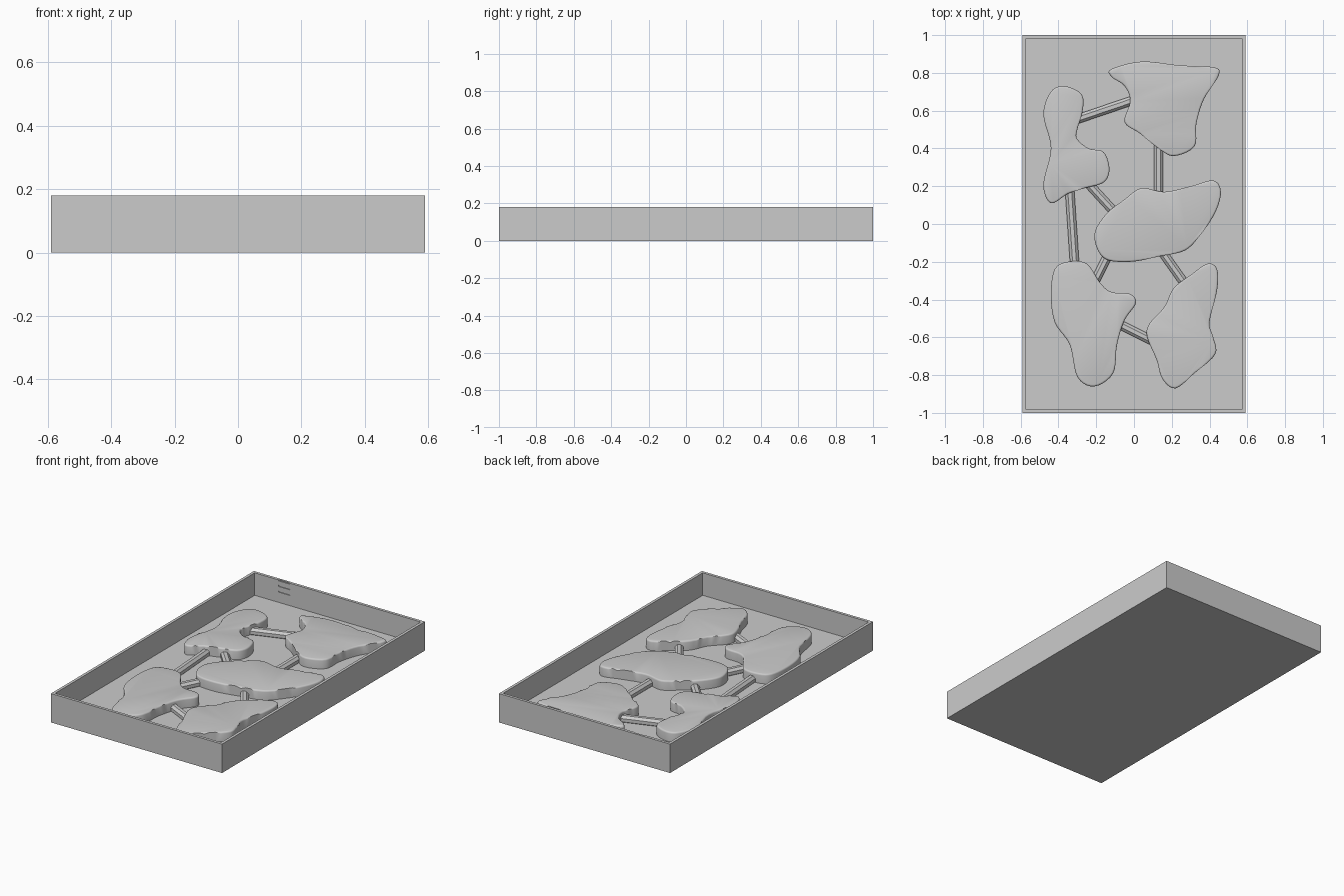
import bpy, bmesh
from mathutils import Vector

FLOOR, RIM, TOP = 0.04, 0.18, 0.10

cube = bpy.data.objects.get("Cube")
if cube:
    bpy.data.objects.remove(cube, do_unlink=True)

grey = bpy.data.materials.new("plain grey")
grey.use_nodes = True
grey.diffuse_color = (0.6, 0.6, 0.6, 1)
grey.node_tree.nodes["Principled BSDF"].inputs["Base Color"].default_value = grey.diffuse_color


def finish(name, bm, smooth=False):
    """Turn a bmesh into a grey object."""
    bmesh.ops.recalc_face_normals(bm, faces=bm.faces)
    mesh = bpy.data.meshes.new(name)
    bm.to_mesh(mesh)
    bm.free()
    mesh.materials.append(grey)
    obj = bpy.data.objects.new(name, mesh)
    bpy.context.collection.objects.link(obj)
    if smooth:
        bpy.ops.object.select_all(action="DESELECT")
        obj.select_set(True)
        bpy.context.view_layer.objects.active = obj
        bpy.ops.object.shade_smooth_by_angle(angle=0.7)
    return obj


def add_box(bm, low, high):
    low, high = Vector(low), Vector(high)
    verts = bmesh.ops.create_cube(bm, size=1)["verts"]
    for v in verts:
        v.co = (low + high) / 2 + v.co * (high - low)
    return verts


def closed_spline(points, steps=5):
    """Smooth closed outline through the given points (hundredths)."""
    pts = [Vector((x, y)) / 100 for x, y in points]
    out = []
    for i in range(len(pts)):
        a, b, c, d = (pts[(i + k) % len(pts)] for k in (-1, 0, 1, 2))
        for s in range(steps):
            t = s / steps
            out.append(b + (c - a) * t / 2
                       + (a * 2 - b * 5 + c * 4 - d) * t * t / 2
                       + (b * 3 - a - c * 3 + d) * t ** 3 / 2)
    return out


def island(name, points):
    """Raised slab with a free-form outline and rounded top edge."""
    bm = bmesh.new()
    outline = closed_spline(points)
    base = bm.faces.new([bm.verts.new((p.x, p.y, FLOOR - 0.01)) for p in outline])
    top = bmesh.ops.extrude_face_region(bm, geom=[base])["geom"]
    for v in top:
        if isinstance(v, bmesh.types.BMVert):
            v.co.z = TOP
    if base.is_valid:
        bm.faces.remove(base)
    edges = [e for e in bm.edges if all(v.co.z > TOP - 0.001 for v in e.verts)]
    bmesh.ops.bevel(bm, geom=edges, offset=0.01, segments=3, profile=0.5,
                    affect="EDGES", clamp_overlap=True)
    return finish(name, bm, smooth=True)


def bridge(name, start, end):
    """Eight-sided bar lying on the floor, flat side up."""
    a, b = Vector(start), Vector(end)
    along = (b - a).normalized()
    a, b = a - along * 0.035, b + along * 0.035
    side = Vector((-along.y, along.x))
    r, k, mid = 0.024, 0.01, FLOOR + 0.014
    section = [(r, -k), (r, k), (k, r), (-k, r), (-r, k), (-r, -k), (-k, -r), (k, -r)]
    bm = bmesh.new()
    rings = [[bm.verts.new((*(p + side * u), mid + w)) for u, w in section] for p in (a, b)]
    for i in range(len(section)):
        j = (i + 1) % len(section)
        bm.faces.new((rings[0][i], rings[0][j], rings[1][j], rings[1][i]))
    for ring in rings:
        bm.faces.new(ring)
    return finish(name, bm)


# Open tray: a block whose top is inset and pushed down
bm = bmesh.new()
add_box(bm, (-0.59, -1, 0), (0.59, 1, RIM))
bm.faces.ensure_lookup_table()
lid = max(bm.faces, key=lambda f: f.calc_center_median().z)
bmesh.ops.inset_region(bm, faces=[lid], thickness=0.025)
for v in bmesh.ops.extrude_discrete_faces(bm, faces=[lid])["faces"][0].verts:
    v.co.z = FLOOR
tray = finish("tray", bm)

# Level marks engraved in the inner back wall
bm = bmesh.new()
for z in (0.178, 0.143, 0.108):
    add_box(bm, (-0.41, 0.95, z - 0.004), (-0.33, 0.987, z + 0.004))
marks = finish("level_mark_cutter", bm)
marks.hide_render = True
marks.hide_viewport = True
cut = tray.modifiers.new("level marks", "BOOLEAN")
cut.operation = "DIFFERENCE"
cut.solver = "EXACT"
cut.object = marks

# Islands
island("back_right_island", [
    (-37, 73), (-28, 69), (-27, 61), (-30, 50), (-30, 45), (-24, 40), (-16, 38), (-13, 29),
    (-16, 22), (-26, 19), (-35, 16), (-44, 11), (-48, 21), (-44, 40), (-48, 58), (-44, 70)])
island("back_left_island", [
    (-12, 82), (4, 86), (24, 84), (42, 83), (45, 79), (37, 66), (33, 53), (32, 41),
    (21, 36), (13, 40), (3, 48), (-5, 54), (-2, 65), (-5, 73), (-12, 78)])
island("middle_island", [
    (-21, -6), (-15, 5), (-5, 13), (4, 19), (16, 17), (30, 20), (42, 23), (46, 17),
    (43, 6), (35, -6), (27, -14), (14, -17), (-2, -20), (-16, -18)])
island("front_right_island", [
    (-35, -20), (-25, -21), (-18, -31), (-12, -36), (-2, -37), (1, -42), (-5, -51), (-9, -64),
    (-11, -79), (-21, -86), (-30, -81), (-34, -64), (-42, -52), (-44, -37), (-42, -24)])
island("front_left_island", [
    (44, -24), (39, -21), (30, -27), (21, -34), (16, -44), (8, -53), (7, -60), (12, -72),
    (15, -82), (22, -87), (32, -79), (43, -69), (42, -60), (40, -52), (44, -35)])

# Bridges between the islands
bridge("back_bridge", (-0.285, 0.56), (-0.02, 0.65))
bridge("back_left_bridge", (0.13, 0.40), (0.13, 0.17))
bridge("long_right_bridge", (-0.34, 0.17), (-0.315, -0.20))
bridge("middle_right_bridge", (-0.22, 0.19), (-0.11, 0.07))
bridge("front_right_bridge", (-0.145, -0.18), (-0.20, -0.29))
bridge("front_left_bridge", (0.165, -0.17), (0.25, -0.29))
bridge("front_bridge", (-0.06, -0.54), (0.07, -0.605))
